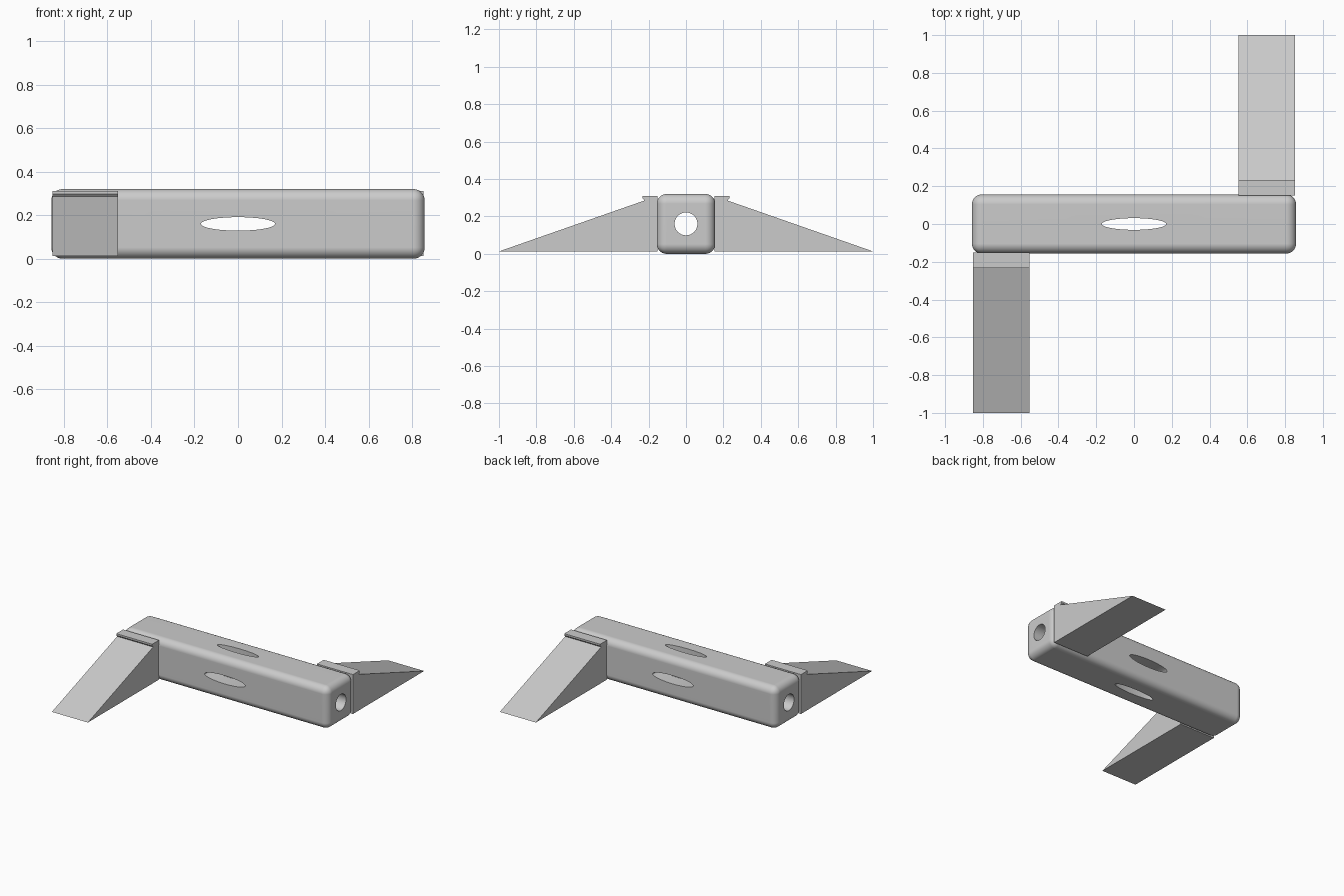
import bpy
import bmesh
from math import pi, radians

default = bpy.data.objects.get("Cube")
if default:
    bpy.data.objects.remove(default, do_unlink=True)

MID = 0.16  # height of the body's centre

grey = bpy.data.materials.new("plain grey")
grey.use_nodes = True
grey.diffuse_color = (0.6, 0.6, 0.6, 1)
grey.node_tree.nodes["Principled BSDF"].inputs["Base Color"].default_value = (0.6, 0.6, 0.6, 1)


def select_only(obj):
    bpy.ops.object.select_all(action='DESELECT')
    obj.select_set(True)
    bpy.context.view_layer.objects.active = obj


def make_cutter(name, rotation, scale):
    """Long cylinder through the body's centre, squashed to an ellipse."""
    bpy.ops.mesh.primitive_cylinder_add(vertices=64, radius=1, depth=2, location=(0, 0, MID))
    obj = bpy.context.object
    obj.name = name
    obj.rotation_euler = rotation
    obj.scale = scale
    obj.hide_render = True
    obj.hide_set(True)
    return obj


# Rounded bar body
bpy.ops.mesh.primitive_cube_add(size=1, location=(0, 0, MID))
body = bpy.context.object
body.name = "body"
body.scale = (1.716, 0.312, 0.32)
bpy.ops.object.transform_apply(location=False, rotation=False, scale=True)
body.data.materials.append(grey)
bevel = body.modifiers.new("rounded edges", 'BEVEL')
bevel.width = 0.052
bevel.segments = 8

# Slots through the front and the top, and a round bore along the length
cutters = [
    make_cutter("front_slot_cutter", (pi / 2, 0, 0), (0.17, 0.031, 0.5)),
    make_cutter("top_slot_cutter", (0, 0, 0), (0.17, 0.031, 0.5)),
    make_cutter("bore_cutter", (0, pi / 2, 0), (0.061, 0.061, 1.2)),
]
for cutter in cutters:
    cut = body.modifiers.new(cutter.name, 'BOOLEAN')
    cut.operation = 'DIFFERENCE'
    cut.solver = 'EXACT'
    cut.object = cutter

select_only(body)
for modifier in list(body.modifiers):
    bpy.ops.object.modifier_apply(modifier=modifier.name)
for cutter in cutters:
    bpy.data.objects.remove(cutter, do_unlink=True)
bpy.ops.object.shade_smooth_by_angle(angle=radians(30))
weighted = body.modifiers.new("flat face normals", 'WEIGHTED_NORMAL')
weighted.keep_sharp = True

# Side profile of a ramp: (distance outward, height), with an overhanging lip
RAMP = [(0.152, 0.013), (1.0, 0.013), (0.222, 0.285),
        (0.233, 0.297), (0.233, 0.31), (0.152, 0.31)]


def make_ramp(name, side):
    """Extrude the profile across; side +1 is back left, -1 is front right."""
    bm = bmesh.new()
    face = bm.faces.new([bm.verts.new((side * 0.552, side * y, z)) for y, z in RAMP])
    extruded = bmesh.ops.extrude_face_region(bm, geom=[face])
    verts = [v for v in extruded["geom"] if isinstance(v, bmesh.types.BMVert)]
    bmesh.ops.translate(bm, verts=verts, vec=(side * 0.3, 0, 0))
    bmesh.ops.recalc_face_normals(bm, faces=bm.faces)
    mesh = bpy.data.meshes.new(name)
    bm.to_mesh(mesh)
    bm.free()
    mesh.materials.append(grey)
    obj = bpy.data.objects.new(name, mesh)
    bpy.context.collection.objects.link(obj)


make_ramp("back_left_ramp", 1)
make_ramp("front_right_ramp", -1)
